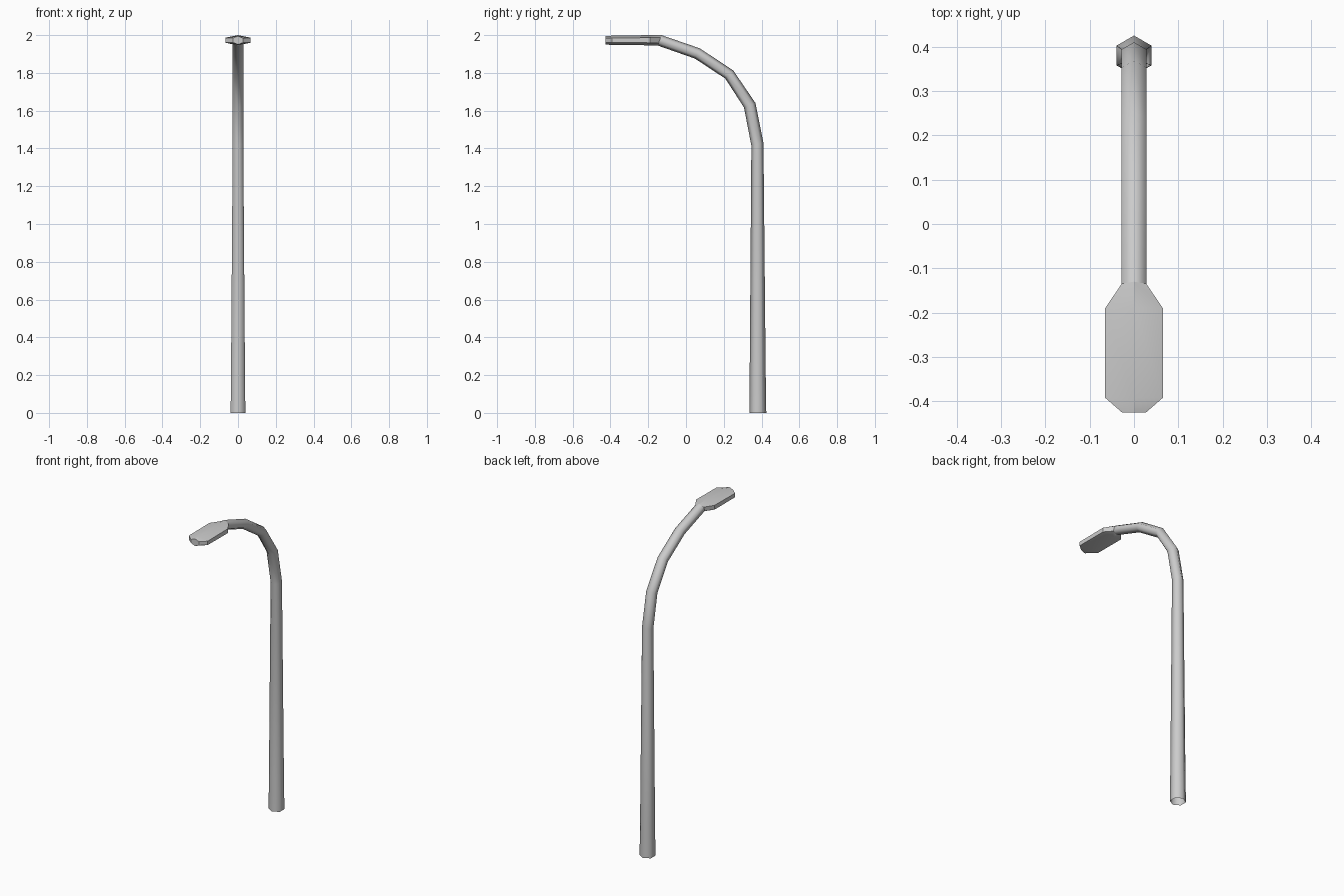
import bpy, bmesh, math
from mathutils import Vector

if "Cube" in bpy.data.objects:
    bpy.data.objects.remove(bpy.data.objects["Cube"])


def hex_loft(name, sections, angle, cap_end=False):
    """Skin six-sided rings; each section is outer (y, z), inner (y, z), half width."""
    bm = bmesh.new()
    rings = []
    for yo, zo, yi, zi, hx in sections:
        a, b = Vector((0, yo, zo)), Vector((0, yi, zi))
        side = Vector((hx, 0, 0))
        q1, q3 = a.lerp(b, 0.25), a.lerp(b, 0.75)
        pts = [a, q1 + side, q3 + side, b, q3 - side, q1 - side]
        rings.append([bm.verts.new(p) for p in pts])
    for r, s in zip(rings, rings[1:]):
        for i in range(6):
            j = (i + 1) % 6
            bm.faces.new((r[i], r[j], s[j], s[i]))
    if cap_end:
        bm.faces.new(rings[-1])
    bmesh.ops.recalc_face_normals(bm, faces=bm.faces)
    # make sure the normals of the open shell point outwards
    bm.normal_update()
    f = max(bm.faces, key=lambda f: f.calc_center_median().x)
    if f.normal.x < 0:
        bmesh.ops.reverse_faces(bm, faces=bm.faces)
    mesh = bpy.data.meshes.new(name)
    bm.to_mesh(mesh)
    bm.free()
    obj = bpy.data.objects.new(name, mesh)
    bpy.context.collection.objects.link(obj)
    bpy.ops.object.select_all(action='DESELECT')
    obj.select_set(True)
    bpy.context.view_layer.objects.active = obj
    bpy.ops.object.shade_smooth_by_angle(angle=math.radians(angle))
    return obj


# Ring where the arm meets the lamp head
joint = (-0.13, 2.0, -0.15, 1.945, 0.028)

# Tapered pole, open underneath, bending into the arm
hex_loft("pole", [
    (0.425, 0.0, 0.335, 0.0, 0.039),
    (0.422, 0.2, 0.337, 0.2, 0.037),
    (0.41, 1.43, 0.346, 1.415, 0.028),
    (0.368, 1.64, 0.307, 1.617, 0.028),
    (0.25, 1.813, 0.208, 1.77, 0.028),
    (0.073, 1.93, 0.047, 1.876, 0.028),
    joint,
], 65)

# Flat lamp head with shallow ridges above and below
hex_loft("lamp_head", [
    joint,
    (-0.19, 2.0, -0.19, 1.946, 0.065),
    (-0.392, 1.997, -0.392, 1.948, 0.065),
    (-0.425, 1.995, -0.425, 1.95, 0.027),
], 25, cap_end=True)
